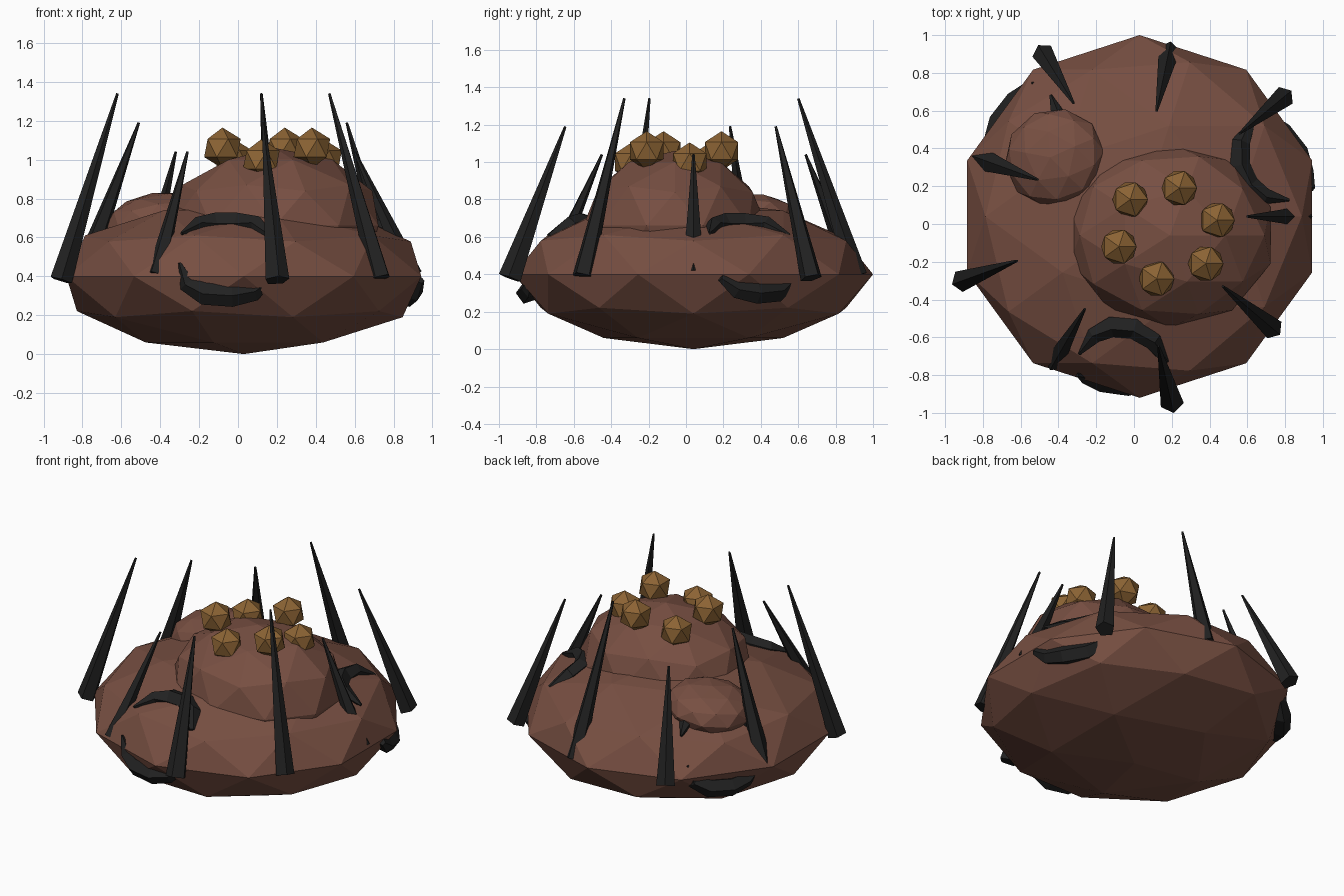
import bpy, bmesh
from math import cos, sin, pi, radians
from mathutils import Vector, Matrix, Euler

if "Cube" in bpy.data.objects:
    bpy.data.objects.remove(bpy.data.objects["Cube"], do_unlink=True)


def material(name, rgb):
    m = bpy.data.materials.new(name)
    m.use_nodes = True
    m.diffuse_color = (*rgb, 1)
    m.node_tree.nodes["Principled BSDF"].inputs["Base Color"].default_value = (*rgb, 1)
    return m


BROWN = material("brown_hide", (0.185, 0.078, 0.054))
BLACK = material("black_horn", (0.015, 0.015, 0.015))
GOLD = material("amber", (0.26, 0.125, 0.034))


def finish(name, bm, mat):
    bmesh.ops.recalc_face_normals(bm, faces=bm.faces)
    mesh = bpy.data.meshes.new(name)
    bm.to_mesh(mesh)
    bm.free()
    mesh.materials.append(mat)
    ob = bpy.data.objects.new(name, mesh)
    bpy.context.collection.objects.link(ob)
    return ob


def rock(name, centre, size, mat, detail=2, turn=(0, 0, 0)):
    """Faceted ball, squashed to size."""
    bm = bmesh.new()
    place = Matrix.LocRotScale(Vector(centre), Euler([radians(a) for a in turn]), Vector(size))
    bmesh.ops.create_icosphere(bm, subdivisions=detail, radius=1, matrix=place)
    return finish(name, bm, mat)


def sweep(name, points, radii, mat, sides=5):
    """Closed faceted tube along points with a radius at each point."""
    pts = [Vector(p) for p in points]
    bm = bmesh.new()
    rings = []
    for i, (p, r) in enumerate(zip(pts, radii)):
        along = (pts[min(i + 1, len(pts) - 1)] - pts[max(i - 1, 0)]).normalized()
        out = Vector((p.x - CENTRE.x, p.y - CENTRE.y, 0))
        out = (out - along * out.dot(along)).normalized()
        side = along.cross(out)
        angles = [2 * pi * k / sides for k in range(sides)]
        rings.append([bm.verts.new(p + r * (cos(a) * out + sin(a) * side)) for a in angles])
    for lower, upper in zip(rings, rings[1:]):
        for k in range(sides):
            n = (k + 1) % sides
            bm.faces.new((lower[k], lower[n], upper[n], upper[k]))
    bm.faces.new(rings[0])
    bm.faces.new(rings[-1])
    return finish(name, bm, mat)


CENTRE = Vector((0.03, 0.04, 0.4))

# Body, upper dome and the lump on the back
rock("body", CENTRE, (0.96, 0.96, 0.4), BROWN)
rock("upper_dome", (0.19, -0.06, 0.66), (0.56, 0.49, 0.4), BROWN)
rock("back_lump", (-0.42, 0.35, 0.69), (0.27, 0.26, 0.14), BROWN, turn=(-5, -8, 25))

# Ring of amber nodules, alternating in height
nodules = [(-0.02, 0.13), (0.24, 0.19), (0.44, 0.02), (0.38, -0.21), (0.12, -0.29), (-0.08, -0.12)]
for i, (x, y) in enumerate(nodules):
    rock(f"nodule_{i + 1}", (x, y, 1.06 if i % 2 else 1.0), (0.105,) * 3, GOLD, detail=1)

# Spikes: base, tip, base radius
spikes = [
    ((-0.91, -0.3, 0.38), (-0.62, -0.195, 1.34), 0.06),
    ((0.2, -0.94, 0.38), (0.13, -0.645, 1.19), 0.065),
    ((0.73, -0.55, 0.39), (0.47, -0.33, 1.34), 0.06),
    ((0.79, 0.67, 0.38), (0.56, 0.48, 1.19), 0.06),
    ((0.89, 0.04, 0.4), (0.6, 0.04, 1.04), 0.06),
    ((0.185, 0.91, 0.39), (0.12, 0.6, 1.34), 0.06),
    ((-0.48, 0.9, 0.38), (-0.32, 0.64, 1.04), 0.06),
    ((-0.8, 0.34, 0.4), (-0.51, 0.235, 1.19), 0.065),
    ((-0.42, -0.73, 0.4), (-0.26, -0.45, 1.04), 0.055),
]
for i, (base, tip, r) in enumerate(spikes):
    sweep(f"spike_{i + 1}", (base, tip), (r, 0.007), BLACK)

# Three pairs of curved horn ridges: an arch above and a cup below
arch = [(-0.29, -0.69, 0.62), (-0.21, -0.59, 0.66), (-0.12, -0.54, 0.67),
        (0.0, -0.55, 0.67), (0.1, -0.62, 0.66), (0.17, -0.73, 0.6)]
cup = [(-0.3, -0.8, 0.47), (-0.26, -0.8, 0.36), (-0.17, -0.83, 0.31),
       (-0.03, -0.85, 0.3), (0.08, -0.83, 0.32), (0.17, -0.82, 0.38)]
widths = (0.008, 0.045, 0.06, 0.06, 0.05, 0.02)


def turned(points, degrees):
    spin = Matrix.Rotation(radians(degrees), 3, "Z")
    return [spin @ (Vector(p) - CENTRE) + CENTRE for p in points]


def flipped(points):
    return [(-0.13 - x, y, z) for x, y, z in points]


for place, angle in (("front", 0), ("side", 120), ("back", 240)):
    low = flipped(cup) if place == "side" else cup
    sweep(f"{place}_arch_ridge", turned(arch, angle), widths, BLACK)
    sweep(f"{place}_cup_ridge", turned(low, angle), widths, BLACK)
